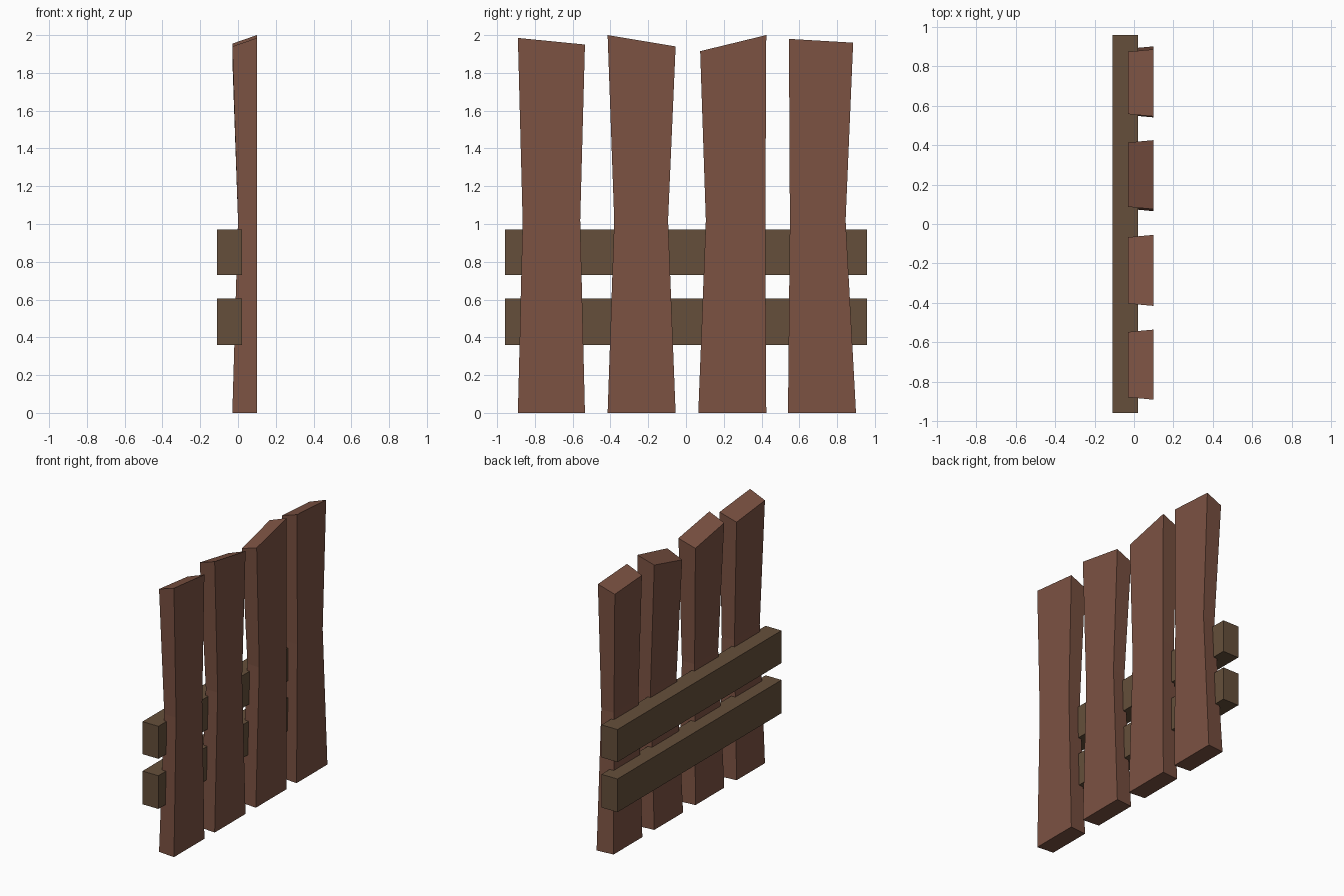
import bpy, bmesh

if "Cube" in bpy.data.objects:
    bpy.data.objects.remove(bpy.data.objects["Cube"])


def material(name, color):
    m = bpy.data.materials.new(name)
    m.diffuse_color = (*color, 1)
    m.use_nodes = True
    m.node_tree.nodes["Principled BSDF"].inputs["Base Color"].default_value = m.diffuse_color
    return m


RED_WOOD = material("red_wood", (0.20, 0.085, 0.055))
BROWN_WOOD = material("brown_wood", (0.13, 0.078, 0.043))


def loft(name, rings, mat):
    """Skin a stack of four-cornered rings into a closed solid."""
    bm = bmesh.new()
    loops = [[bm.verts.new(p) for p in ring] for ring in rings]
    for a, b in zip(loops, loops[1:]):
        for i in range(4):
            j = (i + 1) % 4
            bm.faces.new((a[i], a[j], b[j], b[i]))
    bm.faces.new(loops[0][::-1])
    bm.faces.new(loops[-1])
    bmesh.ops.recalc_face_normals(bm, faces=bm.faces)
    mesh = bpy.data.meshes.new(name)
    bm.to_mesh(mesh)
    bm.free()
    mesh.materials.append(mat)
    obj = bpy.data.objects.new(name, mesh)
    bpy.context.collection.objects.link(obj)


def plank_ring(y0, y1, z0, z1, back, drop, inset):
    """Front edge at x = 0.1; the back edge is narrower and may sit lower."""
    return [(0.10, y0, z0), (0.10, y1, z1),
            (back, y1 - inset, z1 - drop), (back, y0 + inset, z0 - drop)]


# Upright planks: (y0, y1) at the bottom, waist and top, then top corner heights
planks = [
    ((-0.89, -0.535), (-0.865, -0.56), (-0.89, -0.535), (1.985, 1.95)),
    ((-0.415, -0.055), (-0.38, -0.095), (-0.415, -0.055), (2.0, 1.94)),
    ((0.065, 0.425), (0.105, 0.42), (0.075, 0.425), (1.915, 2.0)),
    ((0.54, 0.90), (0.55, 0.845), (0.545, 0.885), (1.98, 1.96)),
]
for n, (low, mid, top, heights) in enumerate(planks, 1):
    loft(f"plank_{n}", [
        plank_ring(*low, 0, 0, -0.03, 0, 0.012),
        plank_ring(*mid, 1.02, 1.02, 0.0, 0, 0.005),
        plank_ring(*top, *heights, -0.03, 0.045, 0.012),
    ], RED_WOOD)

# Two cross rails behind the planks
for name, z0, z1 in (("lower_rail", 0.36, 0.605), ("upper_rail", 0.73, 0.97)):
    loft(name, [[(-0.11, y, z0), (0.02, y, z0), (0.02, y, z1), (-0.11, y, z1)]
                for y in (-0.957, 0.957)], BROWN_WOOD)
